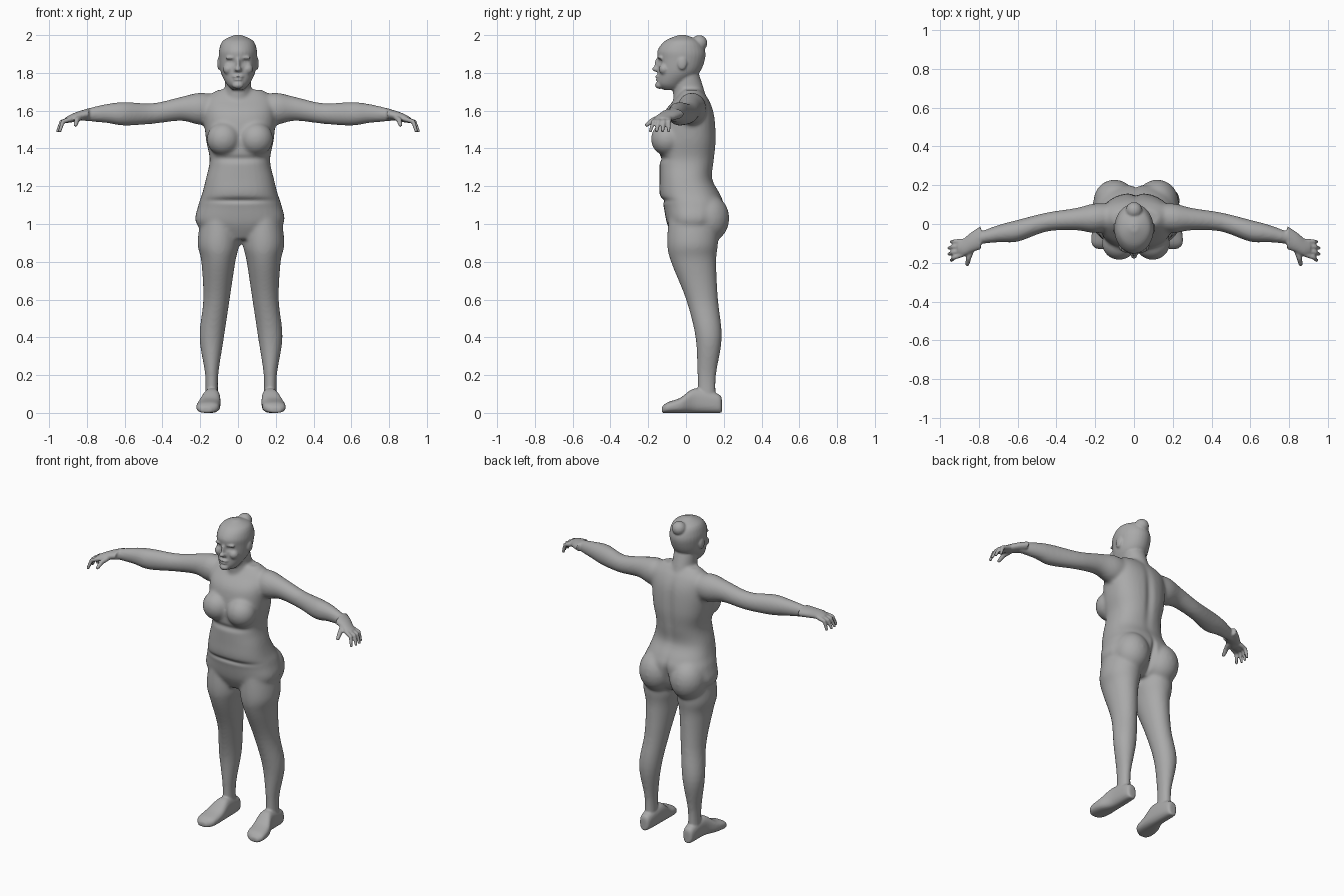
import bpy, bmesh
from math import cos, sin, pi, exp, copysign
from mathutils import Vector, Matrix

cube = bpy.data.objects.get("Cube")
if cube:
    bpy.data.objects.remove(cube, do_unlink=True)

SIDES = (1, -1)
LEAN = .01   # torso and legs stand slightly to the left


def spline(rows, steps=5):
    """Smoothly interpolate rows of section values."""
    out = []
    for i, (start, end) in enumerate(zip(rows, rows[1:])):
        before = rows[i - 1] if i else start
        after = rows[i + 2] if i + 2 < len(rows) else end
        for k in range(steps):
            t = k / steps
            out.append([b + t / 2 * (c - a + t * (2 * a - 5 * b + 4 * c - d + t * (3 * (b - c) + d - a)))
                        for a, b, c, d in zip(before, start, end, after)])
    return out + [rows[-1]]


def rounded(angle_value, power):
    return copysign(abs(angle_value) ** (2 / power), angle_value)


def loft(bm, axis, rows, side=1, shift=0, power=2, count=32):
    """Skin rounded sections (position, low and high in each cross direction) along an axis."""
    rings = []
    for pos, left, right, near, far in spline(rows):
        ring = []
        for i in range(count):
            angle = 2 * pi * i / count
            a = (left + right) / 2 + (right - left) / 2 * rounded(cos(angle), power)
            b = (near + far) / 2 + (far - near) / 2 * rounded(sin(angle), power)
            x, y, z = {"x": (pos, a, b), "y": (a, pos, b), "z": (a, b, pos)}[axis]
            ring.append(bm.verts.new((side * x + shift, y, z)))
        rings.append(ring)
    faces = [bm.faces.new(rings[0]), bm.faces.new(rings[-1])]
    for lower, upper in zip(rings, rings[1:]):
        for i in range(count):
            faces.append(bm.faces.new((lower[i - 1], lower[i], upper[i], upper[i - 1])))
    bmesh.ops.recalc_face_normals(bm, faces=faces)


def column(bm, rows, shift=0, power=2):
    """Upright symmetric form from rows of height, half width, front and back."""
    loft(bm, "z", [(z, -half, half, front, back) for z, half, front, back in rows], shift=shift, power=power)


def reach(bm, rows, side, width):
    """Sideways limb from rows of x, y, z and half height; width is the ratio of depth to height."""
    loft(bm, "x", [(x, y - width * r, y + width * r, z - r, z + r) for x, y, z, r in rows], side)


def ball(bm, centre, radii):
    matrix = Matrix.Translation(centre) @ Matrix.Diagonal(radii).to_4x4()
    bmesh.ops.create_icosphere(bm, subdivisions=3, radius=1, matrix=matrix)


def pair(bm, centre, radii, shift=0):
    """A ball on each side of the body."""
    x, y, z = centre
    for side in SIDES:
        ball(bm, (side * x + shift, y, z), radii)


def digit(bm, points, thickness, side):
    """Rounded, tapering finger through the given joints."""
    joints = [Vector((side * x, y, z)) for x, y, z in points]
    radii = [thickness * (1 - i / 6) for i in range(len(joints))]
    for joint, radius in zip(joints, radii):
        ball(bm, joint, (radius, radius, radius))
    for start, end, thick, thin in zip(joints, joints[1:], radii, radii[1:]):
        turn = (end - start).to_track_quat("Z", "Y").to_matrix().to_4x4()
        bmesh.ops.create_cone(bm, cap_ends=True, segments=16, radius1=thick, radius2=thin,
                              depth=(end - start).length, matrix=Matrix.Translation((start + end) / 2) @ turn)


def fuse(bm, voxel, smoothing):
    """Merge overlapping parts into one smooth skin."""
    mesh = bpy.data.meshes.new("skin_parts")
    bm.to_mesh(mesh)
    bm.free()
    helper = bpy.data.objects.new("skin_helper", mesh)
    bpy.context.collection.objects.link(helper)
    remesh = helper.modifiers.new("Merge", "REMESH")
    remesh.mode, remesh.voxel_size = "VOXEL", voxel
    smooth = helper.modifiers.new("Soften", "SMOOTH")
    smooth.factor, smooth.iterations = .5, smoothing
    depsgraph = bpy.context.evaluated_depsgraph_get()
    skin = bpy.data.meshes.new_from_object(helper.evaluated_get(depsgraph))
    bpy.data.objects.remove(helper, do_unlink=True)
    bpy.data.meshes.remove(mesh)
    return skin


# Torso and neck
body = bmesh.new()
column(body, [(.92, .1, -.06, .12), (1, .23, -.1, .18), (1.1, .22, -.12, .2), (1.16, .2, -.14, .18),
              (1.24, .18, -.14, .14), (1.34, .16, -.14, .15), (1.45, .18, -.14, .16),
              (1.58, .19, -.12, .15), (1.66, .18, -.06, .12), (1.71, .12, -.02, .08)], LEAN, 2.4)
column(body, [(1.6, .08, -.06, .12), (1.7, .07, -.07, .1), (1.82, .07, -.07, .06)])
pair(body, (.086, -.1, 1.45), (.09, .086, .09), LEAN)      # breasts
pair(body, (.11, .115, 1.03), (.11, .115, .13), LEAN)      # buttocks

# Legs and arms
leg = [(1.05, .02, .21, -.09, .17), (.9, .01, .23, -.1, .17), (.8, .03, .21, -.08, .16), (.6, .06, .2, 0, .17),
       (.4, .09, .22, .05, .19), (.2, .12, .19, .06, .16), (.07, .12, .19, .06, .16)]
arm = [(.1, .04, 1.61, .07), (.2, .03, 1.61, .085), (.3, .025, 1.61, .064), (.45, .01, 1.585, .055),
       (.6, -.035, 1.583, .063), (.7, -.05, 1.585, .05), (.83, -.08, 1.575, .03)]
for side in SIDES:
    loft(body, "z", leg, side, LEAN * 1.6)
    reach(body, arm, side, .9)
body_skin = fuse(body, .01, 8)

# Head and hair bun
figure = bmesh.new()
figure.from_mesh(body_skin)
bpy.data.meshes.remove(body_skin)
column(figure, [(1.71, .03, -.12, -.03), (1.74, .06, -.15, 0), (1.8, .09, -.15, .07), (1.87, .1, -.15, .1),
                (1.92, .1, -.15, .1), (1.97, .08, -.11, .07), (2, .02, -.04, 0)])
ball(figure, (0, .07, 1.957), (.043, .043, .043))

# Face
ball(figure, (0, -.158, 1.82), (.018, .022, .014))      # nose tip
ball(figure, (0, -.15, 1.845), (.011, .017, .036))      # nose bridge
ball(figure, (0, -.146, 1.78), (.03, .018, .008))       # upper lip
ball(figure, (0, -.145, 1.765), (.025, .018, .008))     # lower lip
ball(figure, (0, -.14, 1.735), (.03, .024, .02))        # chin
pair(figure, (.034, -.134, 1.88), (.034, .016, .01))    # brows
pair(figure, (.05, -.114, 1.82), (.03, .03, .03))       # cheeks
pair(figure, (.012, -.148, 1.815), (.01, .013, .01))    # nostrils
pair(figure, (.1, -.02, 1.85), (.01, .024, .034))       # ears

# Hands and feet
palm = [(.79, -.07, 1.582, .03), (.84, -.095, 1.572, .026), (.88, -.12, 1.56, .022), (.91, -.124, 1.55, .016)]
foot = [(.19, .14, .17, .07), (.17, .12, .19, .1), (.05, .11, .2, .13), (-.03, .11, .23, .08),
        (-.1, .12, .235, .055), (-.128, .16, .21, .03)]
for side in SIDES:
    reach(figure, palm, side, 2)
    loft(figure, "y", [(y, inner, outer, 0, top) for y, inner, outer, top in foot], side, LEAN * 1.6, 2.6)
    for finger in range(4):
        spread = finger - 1.5                            # index finger to little finger
        tip = .956 - .006 * spread * spread
        knuckle = Vector((.885, -.123 + .023 * spread, 1.555))
        end = Vector((tip, -.14 + .032 * spread, 1.493))
        bend = (knuckle + end) / 2 + Vector((.014, 0, .018))
        digit(figure, (knuckle, bend, end), .0135, side)
    digit(figure, ((.83, -.105, 1.573), (.853, -.175, 1.55), (.86, -.207, 1.525)), .017, side)
mesh = fuse(figure, .0065, 2)

# Sculpted dents: centre, reach and depth along y
dents = [((LEAN, -.13, 1.125), (.16, .1, .014), .012),    # belly fold
         ((LEAN, -.14, 1.345), (.14, .1, .018), .01),     # fold under the bust
         ((LEAN, .15, 1.45), (.025, .06, .18), -.012),    # spine
         ((LEAN, .18, 1.02), (.016, .1, .09), -.025),     # cleft
         ((0, -.16, 1.772), (.025, .02, .004), .006)]     # mouth
for side in SIDES:
    dents.append(((side * .038, -.145, 1.858), (.02, .03, .013), .014))     # eye socket
    dents.append(((side * .038, -.13, 1.858), (.013, .03, .006), -.006))    # eyelid
for vertex in mesh.vertices:
    place = vertex.co.copy()
    for centre, spread, depth in dents:
        if abs(place.z - centre[2]) < 3 * spread[2]:
            distance = sum(((p - c) / s) ** 2 for p, c, s in zip(place, centre, spread))
            vertex.co.y += depth * exp(-distance)

# Material and finished figure
grey = bpy.data.materials.new("plain grey")
grey.use_nodes = True
grey.diffuse_color = (.4, .4, .4, 1)
grey.node_tree.nodes["Principled BSDF"].inputs["Base Color"].default_value = grey.diffuse_color
mesh.materials.clear()
mesh.materials.append(grey)
mesh.polygons.foreach_set("use_smooth", [True] * len(mesh.polygons))
mesh.name = "standing_woman"
woman = bpy.data.objects.new("standing_woman", mesh)
bpy.context.collection.objects.link(woman)
